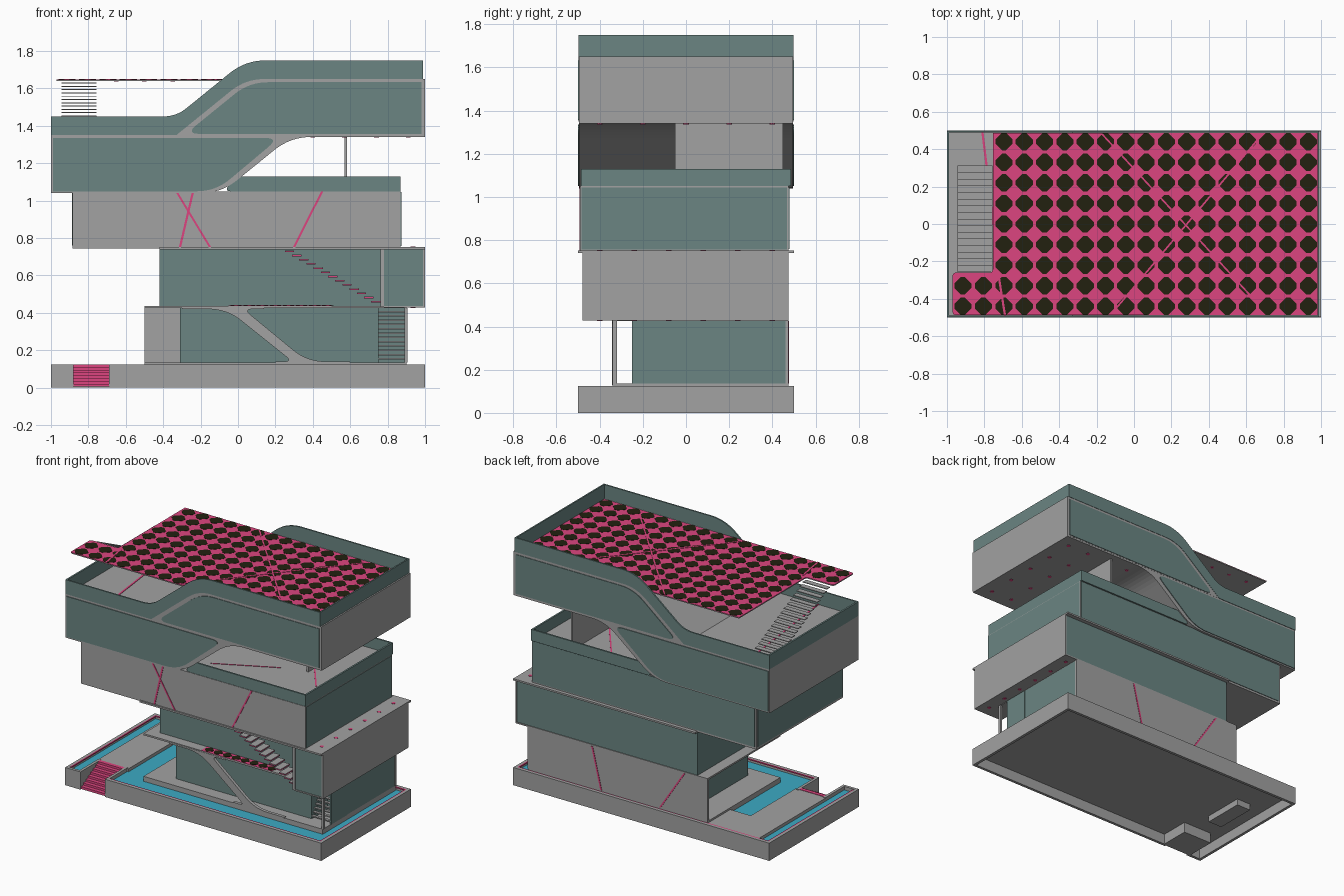
import bpy, bmesh, math
from mathutils import Vector


def material(name, rgb):
    m = bpy.data.materials.new(name)
    m.diffuse_color = (*rgb, 1)
    return m


GREY = material("concrete grey", (0.36, 0.36, 0.36))
TEAL = material("glass teal", (0.145, 0.235, 0.225))
PINK = material("bright pink", (0.72, 0.06, 0.215))
WATER = material("pool blue", (0.045, 0.4, 0.55))
DARK = material("dark olive", (0.016, 0.015, 0.005))


def finish(name, bm, mat):
    bmesh.ops.recalc_face_normals(bm, faces=bm.faces)
    me = bpy.data.meshes.new(name)
    bm.to_mesh(me)
    bm.free()
    me.materials.append(mat)
    ob = bpy.data.objects.new(name, me)
    bpy.context.collection.objects.link(ob)
    return ob


def rounded(pts, n=8):
    """Soften each corner given as (a, b, distance)."""
    out = []
    for i, p in enumerate(pts):
        c = Vector(p[:2])
        if len(p) < 3:
            out.append(c)
            continue
        u = (Vector(pts[i - 1][:2]) - c).normalized() * p[2]
        v = (Vector(pts[(i + 1) % len(pts)][:2]) - c).normalized() * p[2]
        for k in range(n + 1):
            t = k / n
            out.append(c + u * (1 - t) ** 2 + v * t ** 2)
    return out


AXES = {"x": lambda a, b, t: (t, a, b), "y": lambda a, b, t: (a, t, b), "z": lambda a, b, t: (a, b, t)}


def add_prism(bm, pts, axis, t0, t1):
    place = AXES[axis]
    rings = [[bm.verts.new(place(p[0], p[1], t)) for p in pts] for t in (t0, t1)]
    bm.faces.new(rings[0])
    bm.faces.new(rings[1])
    for i in range(len(pts)):
        j = (i + 1) % len(pts)
        bm.faces.new((rings[0][i], rings[0][j], rings[1][j], rings[1][i]))


def prism(name, pts, axis, t0, t1, mat):
    bm = bmesh.new()
    add_prism(bm, rounded(pts), axis, t0, t1)
    return finish(name, bm, mat)


def boxes(name, mat, *specs):
    """Each spec is x0, x1, y0, y1, z0, z1."""
    bm = bmesh.new()
    for x0, x1, y0, y1, z0, z1 in specs:
        add_prism(bm, [(x0, y0), (x1, y0), (x1, y1), (x0, y1)], "z", z0, z1)
    return finish(name, bm, mat)


def discs(name, mat, centres, r, z0, z1, n=8):
    bm = bmesh.new()
    for x, y in centres:
        ring = [(x + r * math.cos(2 * math.pi * k / n), y + r * math.sin(2 * math.pi * k / n)) for k in range(n)]
        add_prism(bm, ring, "z", z0, z1)
    return finish(name, bm, mat)


def tiles(name, centres, r, z0, z1):
    """Diamond tiles with blunted corners."""
    bm = bmesh.new()
    c = r * 0.25
    for x, y in centres:
        ring = [(r, -c), (r, c), (c, r), (-c, r), (-r, c), (-r, -c), (-c, -r), (c, -r)]
        add_prism(bm, [(x + a, y + b) for a, b in ring], "z", z0, z1)
    return finish(name, bm, DARK)


def stripe(name, axis, p, q, t0, t1, w=0.012):
    d = Vector((w / 2, 0))
    p, q = Vector(p), Vector(q)
    prism(name, [tuple(v) for v in (p - d, p + d, q + d, q - d)], axis, t0, t1, PINK)


# Base basin, open underneath, with a notch for the entry stairs
boxes("base_floor", GREY, (-1, -0.88, -0.5, 0.5, 0.075, 0.085), (-0.69, 1, -0.5, 0.5, 0.075, 0.085),
      (-0.88, -0.69, -0.28, 0.5, 0.075, 0.085), (-0.89, -0.68, -0.49, -0.27, 0, 0.004),
      (-0.85, -0.74, -0.1, 0.2, 0.03, 0.075))
boxes("base_rim", GREY, (-1, -0.88, -0.5, -0.48, 0, 0.125), (-0.69, 1, -0.5, -0.48, 0, 0.125),
      (-1, 1, 0.48, 0.5, 0, 0.125), (-1, -0.98, -0.48, 0.48, 0, 0.125), (0.98, 1, -0.48, 0.48, 0, 0.125),
      (-0.9, -0.88, -0.48, -0.27, 0, 0.125), (-0.69, -0.67, -0.48, -0.27, 0, 0.125),
      (-0.88, -0.69, -0.28, -0.27, 0, 0.12))
boxes("rim_line", PINK, (-0.67, 0.98, -0.48, -0.472, 0.117, 0.125), (-0.98, 0.98, 0.472, 0.48, 0.117, 0.125),
      (-0.98, -0.972, -0.472, 0.472, 0.117, 0.125), (0.972, 0.98, -0.472, 0.472, 0.117, 0.125))
boxes("water", WATER, (-0.98, -0.9, -0.48, 0.48, 0.085, 0.1), (-0.67, 0.98, -0.48, 0.48, 0.085, 0.1))
boxes("entry_stairs", PINK, *[(-0.88, -0.69, -0.495 + 0.027 * i, -0.28, 0.005 + 0.015 * i, 0.02 + 0.015 * i)
                              for i in range(8)])
boxes("walkway", GREY, (-0.9, -0.66, -0.28, 0.47, 0.085, 0.122), (-0.66, -0.5, 0.22, 0.47, 0.085, 0.122))

# Ground storey
boxes("ground_slabs", GREY, (-0.5, 0.9, -0.34, 0.475, 0.085, 0.135), (-0.5, 0.9, -0.34, 0.475, 0.425, 0.437))
boxes("ground_back_wall", GREY, (-0.5, 0.905, 0.46, 0.475, 0.135, 0.425))
boxes("ground_room", TEAL, (-0.31, 0.75, -0.25, 0.46, 0.135, 0.425), (0.75, 0.9, -0.07, 0.46, 0.135, 0.425),
      (0.892, 0.904, -0.25, -0.07, 0.135, 0.425))
boxes("ground_post", GREY, (0.89, 0.905, -0.34, -0.32, 0.135, 0.425))
boxes("ground_steps", GREY, *[(0.75, 0.892, -0.25 + 0.014 * i, -0.23 + 0.014 * i, 0.15 + 0.023 * i, 0.158 + 0.023 * i)
                              for i in range(12)])
prism("ground_diagonal_band", [(-0.3, 0.42), (-0.06, 0.42, 0.1), (0.29, 0.14, 0.045), (0.2, 0.14), (0.2, 0.13),
                               (0.6, 0.13), (0.6, 0.14), (0.37, 0.14, 0.1), (0.03, 0.42, 0.05), (0.14, 0.42),
                               (0.14, 0.43), (-0.3, 0.43)], "y", -0.342, -0.32, GREY)

# Second storey with balcony and outside stairs
boxes("second_room", TEAL, (-0.42, 0.78, -0.27, 0.47, 0.437, 0.74), (0.78, 0.99, -0.475, 0.47, 0.437, 0.74))
boxes("second_frame", GREY, (-0.42, 1, -0.5, 0.5, 0.74, 0.752), (0.78, 1, -0.48, 0.475, 0.428, 0.437),
      (0.99, 1, -0.48, 0.475, 0.437, 0.74), (0.762, 0.78, -0.48, -0.27, 0.43, 0.74))
boxes("balcony_floor", PINK, (-0.05, 0.5, -0.339, -0.271, 0.437, 0.439))
tiles("balcony_tiles", [(-0.01 + 0.07 * i, -0.305) for i in range(8)], 0.03, 0.439, 0.441)
STEPS = [(0.25 + 0.0385 * i, 0.725 - 0.0225 * i) for i in range(13)]
boxes("outer_step_edges", PINK, *[(x, x + 0.05, -0.45, -0.345, z, z + 0.006) for x, z in STEPS])
boxes("outer_step_treads", GREY, *[(x, x + 0.05, -0.45, -0.345, z + 0.006, z + 0.009) for x, z in STEPS])
LIGHTS = [(0.935, -0.4 + 0.16 * j) for j in range(6)]
discs("second_lights_top", PINK, LIGHTS, 0.013, 0.752, 0.754)
discs("second_lights_below", PINK, LIGHTS, 0.013, 0.426, 0.428)

# Third storey, framed glass on three sides, plain wall in front
boxes("third_body", GREY, (-0.885, 0.87, -0.49, 0.475, 0.745, 1.05))
boxes("third_glass", TEAL, (0.87, 0.873, -0.485, 0.468, 0.757, 1.045), (-0.888, -0.885, -0.48, 0.465, 0.76, 1.04),
      (-0.87, 0.865, 0.475, 0.479, 0.76, 1.045))
for i, (a, b) in enumerate([(-0.33, -0.15), (-0.24, -0.31), (0.45, 0.3)]):
    stripe(f"third_stripe_{i}", "y", (a, 1.05), (b, 0.752), -0.493, -0.49)
for i, (a, b) in enumerate([(0.4, 0.33), (-0.32, -0.13)]):
    stripe(f"back_stripe_{i}", "y", (a, 0.425), (b, 0.135), 0.475, 0.478)

# Fourth storey: long volume whose end sweeps up into the slab above
prism("fourth_body", [(-1, 1.04), (-0.09, 1.04, 0.11), (0.28, 1.34, 0.11), (1, 1.34), (1, 1.35), (-1, 1.35)],
      "y", -0.495, 0.495, GREY)
FOURTH = [(-0.99, 1.05), (-0.12, 1.05, 0.1), (0.22, 1.335, 0.075), (-0.99, 1.335)]
RAIL4 = [(-0.07, 1.05, 0.03), (0.87, 1.05), (0.87, 1.13), (-0.02, 1.13, 0.035)]
for side, s in (("front", -1), ("back", 1)):
    prism(f"fourth_glass_{side}", FOURTH, "y", 0.495 * s, 0.5 * s, TEAL)
    prism(f"terrace_rail_{side}", RAIL4, "y", 0.475 * s, 0.487 * s, TEAL)
boxes("terrace_rail_right", TEAL, (0.858, 0.87, -0.475, 0.475, 1.05, 1.13))
boxes("terrace_wall", GREY, (0.57, 0.584, -0.05, 0.45, 1.05, 1.34))
stripe("terrace_stripe_a", "z", (0.0, -0.3), (0.4, -0.1), 1.05, 1.053)
stripe("terrace_stripe_b", "z", (0.3, 0.4), (0.75, -0.2), 1.05, 1.053)
discs("soffit_lights", PINK, [(0.4 + 0.17 * i, -0.4 + 0.2 * j) for i in range(4) for j in range(5)], 0.013, 1.337, 1.34)

# Top storey with sloping end, glass sides and a stepped parapet
BAND = [(-0.33, 1.35), (1, 1.35), (1, 1.65), (0.04, 1.65, 0.1)]
prism("top_body", [(-0.33, 1.35), (1, 1.35), (1, 1.64), (0.03, 1.64, 0.1)], "y", -0.487, 0.487, GREY)
TOP = [(-0.28, 1.357, 0.075), (0.982, 1.357), (0.982, 1.633), (0.06, 1.633, 0.1)]
PARAPET = [(-1, 1.35), (-1, 1.45), (-0.33, 1.45, 0.07), (0.04, 1.75, 0.11), (0.99, 1.75), (0.99, 1.65),
           (0.04, 1.65, 0.1), (-0.33, 1.35)]
for side, s in (("front", -1), ("back", 1)):
    prism(f"top_frame_{side}", BAND, "y", 0.487 * s, 0.496 * s, GREY)
    prism(f"top_glass_{side}", TOP, "y", 0.496 * s, 0.5 * s, TEAL)
    prism(f"parapet_{side}", PARAPET, "y", 0.488 * s, 0.4985 * s, TEAL)
boxes("top_right_edge", GREY, (0.99, 1, -0.487, 0.487, 1.64, 1.65))
boxes("parapet_ends", TEAL, (-1, -0.988, -0.488, 0.488, 1.35, 1.45), (0.98, 0.99, -0.488, 0.488, 1.64, 1.75))
stripe("roof_stripe", "z", (-0.81, 0.488), (-0.69, -0.488), 1.35, 1.353)

# Tiled roof deck and the stairs up to it
DECK = [(-0.97, -0.487, 0.02), (0.98, -0.487), (0.98, 0.487), (-0.755, 0.487), (-0.755, -0.26, 0.02), (-0.97, -0.26, 0.02)]
prism("roof_deck", DECK, "z", 1.64, 1.646, GREY)
prism("roof_deck_paint", DECK, "z", 1.646, 1.648, PINK)
spots = [(-0.695 + 0.1085 * i, -0.44 + 0.11 * j) for i in range(16) for j in range(9)]
spots += [(x, y) for x in (-0.915, -0.805) for y in (-0.44, -0.33)]
tiles("roof_tiles", spots, 0.046, 1.648, 1.6495)
for i, (a, b) in enumerate([((-0.17, 0.48), (0.62, -0.38)), ((0.66, 0.45), (-0.12, -0.48)), ((-0.725, -0.27), (-0.69, -0.487))]):
    stripe(f"deck_stripe_{i}", "z", a, b, 1.648, 1.6505)
discs("deck_lights", PINK, [(-0.65 + 0.15 * i, y) for i in range(3) for y in (-0.4, -0.13, 0.13, 0.4)],
      0.012, 1.638, 1.64)
boxes("roof_steps", GREY, *[(-0.945, -0.757, 0.275 - 0.0355 * i, 0.312 - 0.0355 * i, 1.363 + 0.0175 * i,
                             1.368 + 0.0175 * i) for i in range(16)])
